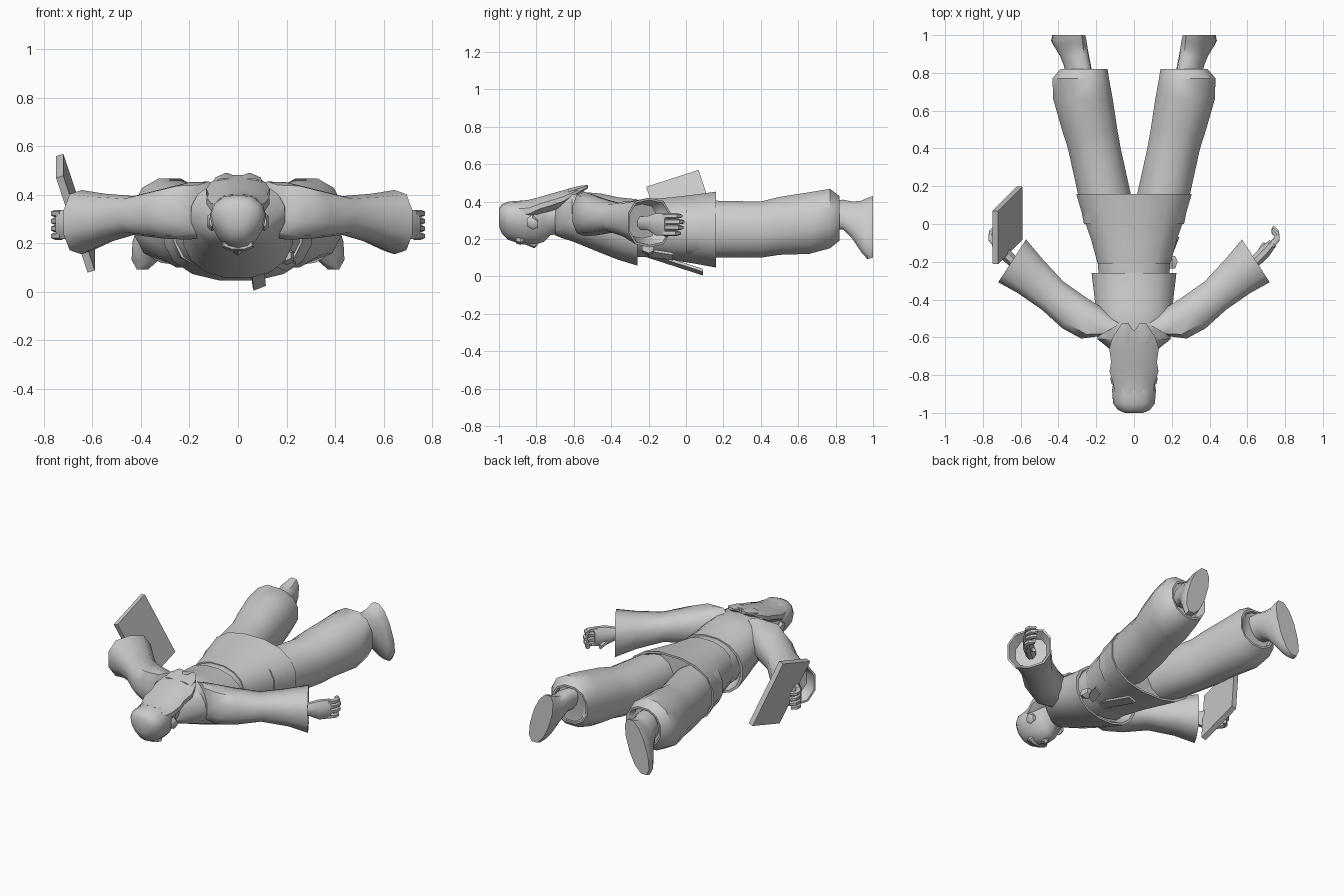
import bpy, bmesh, math
from mathutils import Vector

grey = bpy.data.materials.new("plain_grey")
grey.diffuse_color = (0.6, 0.6, 0.6, 1)


def finish(name, bm):
    bmesh.ops.recalc_face_normals(bm, faces=bm.faces)
    me = bpy.data.meshes.new(name)
    bm.to_mesh(me)
    bm.free()
    ob = bpy.data.objects.new(name, me)
    bpy.context.collection.objects.link(ob)
    me.materials.append(grey)
    bpy.ops.object.select_all(action='DESELECT')
    ob.select_set(True)
    bpy.context.view_layer.objects.active = ob
    bpy.ops.object.shade_smooth_by_angle(angle=math.radians(45))
    return ob


def loft(name, rings, n=12, side=1, power=1.0, shear=0, taper=0, hollow=False):
    """Skin rings of (x, y, z_low, z_high, half_width, yaw_degrees)."""
    rings = [list(r) for r in rings]
    if hollow:  # turn the open end back inside itself
        a, b = rings[-2], rings[-1]
        rim = b[:]
        rim[2] += 0.012
        rim[3] -= 0.012
        rim[4] *= 0.92
        deep = [p * 0.5 + q * 0.5 for p, q in zip(a, rim)]
        deep[4] = min(a[4], rim[4]) * 0.85
        deep[2] += 0.02
        deep[3] -= 0.02
        rings += [rim, deep]
    bm = bmesh.new()
    loops = []
    for x, y, lo, hi, hw, yaw in rings:
        yaw = math.radians(yaw)
        loop = []
        for i in range(n):
            t = 2 * math.pi * (i + 0.5) / n
            c, s = math.cos(t), math.sin(t) / math.cos(math.pi / n if n % 4 else 0)
            c = math.copysign(abs(c) ** power, c)
            s = max(-1, min(1, math.copysign(abs(s) ** power, s)))
            w = hw * c * (1 + taper * s) * 1.03
            dz = (hi - lo) / 2 * s * (1.03 if n % 4 == 0 else 1)
            loop.append(bm.verts.new((side * (x + w * math.cos(yaw) + shear * dz),
                                      y + w * math.sin(yaw), (lo + hi) / 2 + dz)))
        loops.append(loop)
    for a, b in zip(loops, loops[1:]):
        for i in range(n):
            j = (i + 1) % n
            bm.faces.new((a[i], a[j], b[j], b[i]))
    bm.faces.new(loops[0])
    bm.faces.new(loops[-1])
    return finish(name, bm)


def along_y(rows, x=0):
    """Rows of (y, half_width, z_low, z_high) as rings on one x."""
    return [(x, y, lo, hi, hw, 0) for y, hw, lo, hi in rows]


def slab(name, corner, u, v, w):
    """Box from one corner and three edge vectors."""
    bm = bmesh.new()
    bmesh.ops.create_cube(bm, size=1)
    for vert in bm.verts:
        a, b, c = (k + 0.5 for k in vert.co)
        vert.co = Vector(corner) + a * Vector(u) + b * Vector(v) + c * Vector(w)
    return finish(name, bm)


# Torso, belt and coat skirt
loft("jacket", along_y([(-.70, .07, .22, .38), (-.66, .13, .205, .43), (-.61, .19, .19, .455),
                        (-.45, .20, .125, .44), (-.36, .21, .09, .42), (-.26, .222, .06, .41)]),
     n=16, power=.9, hollow=True)
loft("belt", along_y([(-.30, .18, .11, .40), (-.24, .187, .105, .405), (-.18, .187, .105, .405)]), n=16, power=.9)
loft("coat_skirt", along_y([(-.21, .19, .105, .41), (-.08, .225, .09, .42),
                            (.05, .27, .07, .435), (.16, .302, .05, .45)]), n=16, power=.85, hollow=True)

# Belt knot and hanging ends
loft("belt_knot", along_y([(-.235, .02, .13, .17), (-.20, .035, .11, .18), (-.17, .02, .13, .17)], .20), n=6)
slab("belt_end", (.055, -.22, .105), (.05, 0, .02), (.01, .31, -.10), (-.005, 0, .015))
slab("belt_short_end", (.15, -.20, .105), (.04, 0, .03), (.05, .13, -.02), (-.005, 0, .012))

# Head, neck, face and hair
loft("head", along_y([(-1.0, .045, .27, .36), (-.985, .08, .23, .385), (-.95, .105, .195, .40),
                      (-.88, .11, .172, .405), (-.81, .10, .168, .40), (-.76, .08, .185, .39),
                      (-.725, .065, .22, .385), (-.62, .075, .235, .40)]), n=14, taper=.22)
loft("nose", along_y([(-.87, .008, .175, .20), (-.81, .02, .15, .20), (-.795, .012, .165, .20)]), n=6)
loft("brow", along_y([(-.91, .06, .175, .22), (-.885, .07, .167, .22), (-.865, .06, .18, .22)]), n=8)
loft("hair", along_y([(-.90, .10, .29, .402), (-.84, .112, .29, .41), (-.78, .13, .325, .425),
                      (-.73, .122, .34, .44), (-.66, .132, .365, .46), (-.60, .115, .41, .475),
                      (-.56, .085, .445, .482)]), n=12)
for s in (-1, 1):
    loft("hair_tip", along_y([(-.63, .055, .41, .47), (-.57, .05, .44, .485), (-.525, .018, .47, .49)], .047),
         n=8, side=s)
    loft("ear", along_y([(-.85, .01, .27, .31), (-.82, .02, .25, .33), (-.79, .01, .26, .30)], .108), n=6, side=s)

for s in (-1, 1):
    # Wide sleeve
    loft("sleeve", [(.12, -.555, .23, .455, .08, -30), (.20, -.54, .215, .452, .105, -40),
                    (.31, -.475, .22, .425, .105, -48), (.43, -.38, .235, .395, .095, -53),
                    (.55, -.275, .20, .405, .113, -55), (.645, -.195, .155, .42, .137, -57)],
         n=10, side=s, power=.85, hollow=True)
    # Hand with four curled fingers and a thumb
    loft("palm", [(.58, -.25, .25, .32, .03, -50), (.645, -.195, .245, .325, .032, -50),
                  (.69, -.15, .215, .34, .035, -50), (.735, -.10, .215, .34, .025, -40)], n=8, side=s)
    for k in range(4):
        z, d = .215 + k * .031, (.02, .005, 0, .012)[k]
        loft("finger", [(.725, -.115, z, z + .03, .02, -40), (.755, -.075 - d / 2, z, z + .03, .017, -10),
                        (.755, -.04 - d, z, z + .03, .016, 20), (.732, -.018 - d, z + .004, z + .026, .013, 60)],
             n=6, side=s)
    loft("thumb", [(.66, -.19, .26, .31, .018, -50), (.672, -.14, .23, .27, .017, -20),
                   (.69, -.10, .205, .235, .011, -20)], n=6, side=s)
    # Trouser leg
    loft("trouser_leg", [(.14, 0, .11, .39, .125, 0), (.155, .15, .10, .405, .14, 0),
                         (.21, .40, .10, .40, .14, 0), (.235, .50, .115, .425, .147, 0),
                         (.27, .66, .12, .45, .158, 0), (.282, .77, .15, .468, .15, 0),
                         (.265, .82, .19, .43, .125, 0)], n=12, side=s, power=.9, hollow=True)
    # Shoe with the sole facing backward and toes turned out
    loft("shoe", [(.28, .74, .26, .40, .06, 0), (.30, .84, .25, .41, .065, 0),
                  (.315, .89, .20, .40, .068, 0), (.335, .94, .125, .405, .075, 0),
                  (.345, .97, .092, .42, .075, 0), (.346, 1.0, .10, .43, .066, 0)],
         n=12, side=s, shear=-.30, power=.9)

# Book held in one hand
slab("book", (-.75, -.21, .47), (0, .28, .09), (.13, .13, -.39), (.03, -.003, .009))
